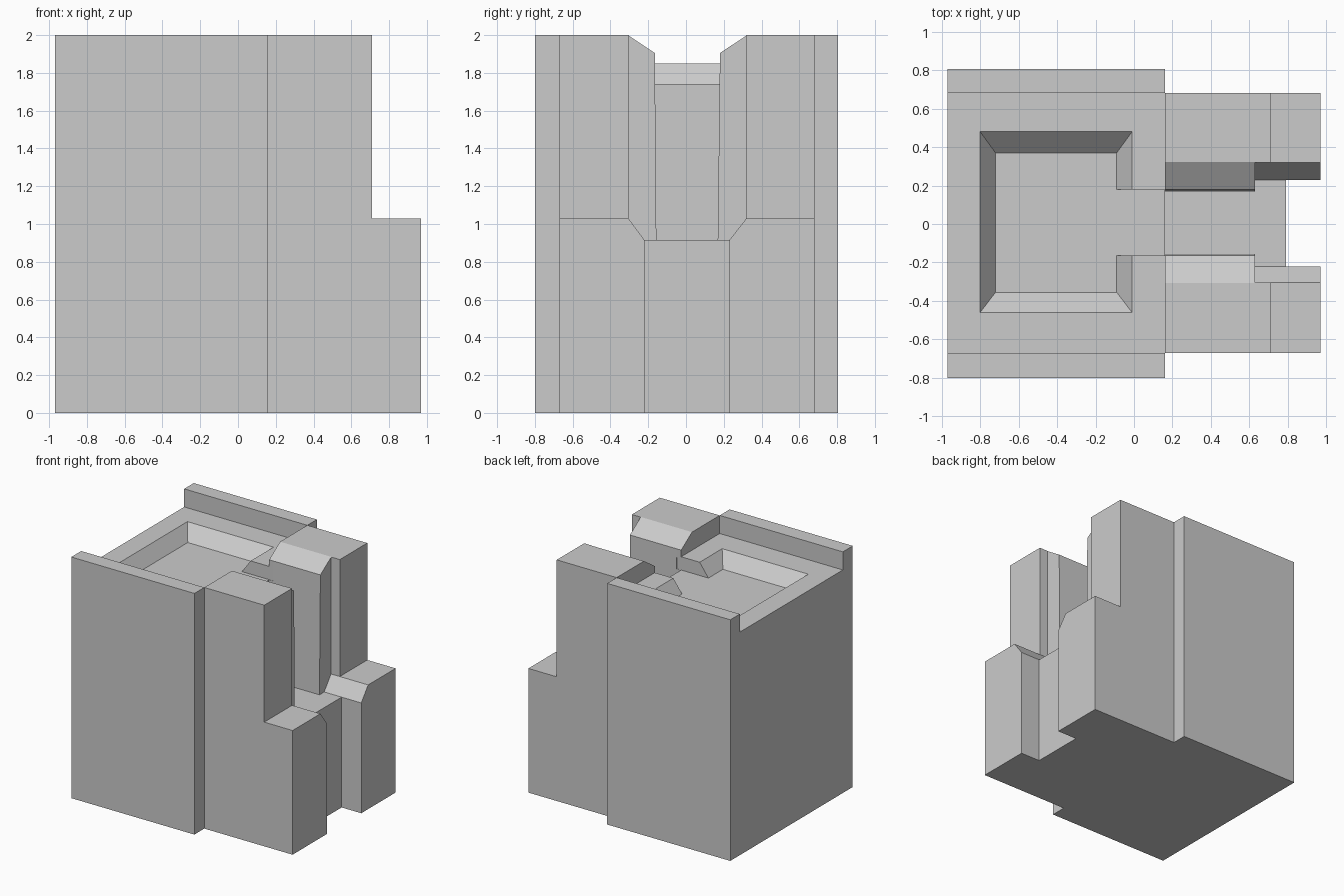
import bpy, bmesh

if "Cube" in bpy.data.objects:
    bpy.data.objects.remove(bpy.data.objects["Cube"])


def loft(name, ring_a, ring_b):
    """Solid between two matching rings of points."""
    bm = bmesh.new()
    a = [bm.verts.new(p) for p in ring_a]
    b = [bm.verts.new(p) for p in ring_b]
    n = len(a)
    bm.faces.new(a)
    bm.faces.new(b)
    for i in range(n):
        j = (i + 1) % n
        bm.faces.new((a[i], a[j], b[j], b[i]))
    bmesh.ops.recalc_face_normals(bm, faces=bm.faces)
    mesh = bpy.data.meshes.new(name)
    bm.to_mesh(mesh)
    bm.free()
    ob = bpy.data.objects.new(name, mesh)
    bpy.context.scene.collection.objects.link(ob)
    return ob


def rect(x0, x1, y0, y1, z):
    return [(x0, y0, z), (x1, y0, z), (x1, y1, z), (x0, y1, z)]


def box(name, x0, x1, y0, y1, z0, z1):
    return loft(name, rect(x0, x1, y0, y1, z0), rect(x0, x1, y0, y1, z1))


def gorge(name, x0, x1, profile):
    return loft(name, [(x0, y, z) for y, z in profile], [(x1, y, z) for y, z in profile])


# Full-height block from its plan outline, with the notch at the front end
plan = [(-.97, -.80), (.16, -.80), (.16, -.67), (.97, -.67), (.97, -.22), (.79, -.22),
        (.79, .23), (.97, .23), (.97, .68), (.16, .68), (.16, .805), (-.97, .805)]
block = loft("carved_block", [(x, y, 0) for x, y in plan], [(x, y, 2) for x, y in plan])

cutters = [
    # Sunken terrace between the two side walls
    box("terrace_cut", -1.2, .16, -.67, .68, 1.85, 2.2),
    # Lower front step
    box("front_step_cut", .71, 1.2, -1, 1, 1.03, 2.2),
    # Tall gorge with chamfered rims
    gorge("upper_gorge_cut", .16, .64,
          [(-.157, .915), (.168, .915), (.18, 1.905), (.466, 2.095), (-.45, 2.095), (-.165, 1.905)]),
    # Wider gorge at the mouth
    gorge("lower_gorge_cut", .63, 1.2,
          [(-.22, .915), (.23, .915), (.32, 1.03), (.32, 2.2), (-.305, 2.2), (-.305, 1.03)]),
    # Basin with sloping sides, and the channel leading out of it
    loft("basin_cut", rect(-.72, -.09, -.355, .37, 1.74), rect(-.88, .07, -.565, .59, 1.96)),
    box("channel_cut", -.2, .2, -.165, .18, 1.74, 1.95),
]
for c in cutters:
    c.hide_render = True
    c.hide_viewport = True
    c.display_type = 'WIRE'
    m = block.modifiers.new(c.name, 'BOOLEAN')
    m.operation = 'DIFFERENCE'
    m.solver = 'EXACT'
    m.object = c
